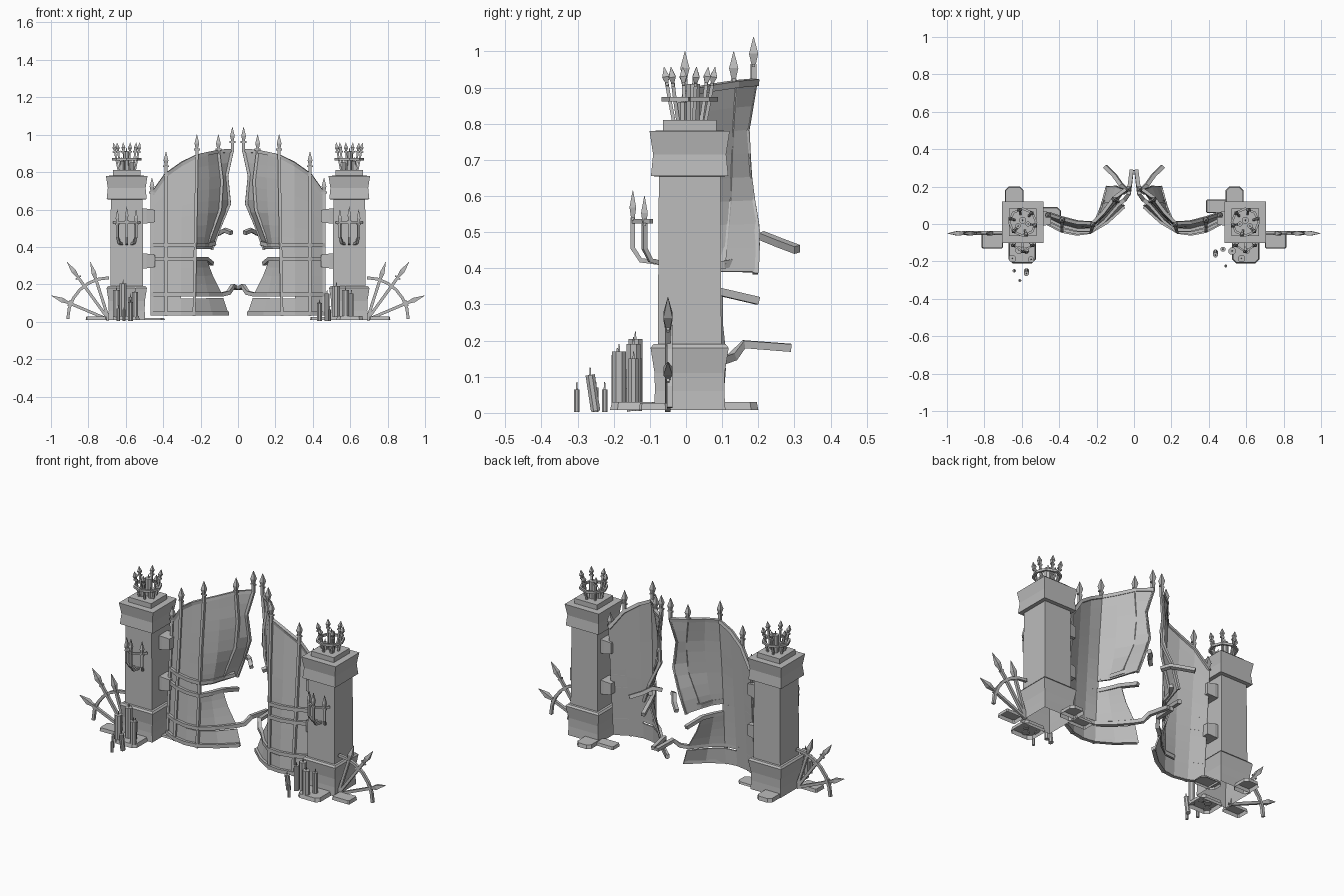
import bpy, bmesh, math
from mathutils import Vector

if "Cube" in bpy.data.objects:
    bpy.data.objects.remove(bpy.data.objects["Cube"])

grey = bpy.data.materials.new("weathered_grey")
grey.diffuse_color = (0.5, 0.5, 0.5, 1)
grey.use_nodes = True
grey.node_tree.nodes["Principled BSDF"].inputs["Base Color"].default_value = grey.diffuse_color
PX, PY = 0.595, 0.01          # pillar centre
R2 = math.sqrt(2)


def make(name, bm, mirror=True, thick=0):
    bmesh.ops.recalc_face_normals(bm, faces=bm.faces)
    me = bpy.data.meshes.new(name)
    bm.to_mesh(me)
    bm.free()
    ob = bpy.data.objects.new(name, me)
    bpy.context.collection.objects.link(ob)
    me.materials.append(grey)
    if thick:
        m = ob.modifiers.new("thickness", 'SOLIDIFY')
        m.thickness, m.offset = thick, 0
    if mirror:
        ob.modifiers.new("mirror", 'MIRROR').use_mirror_merge = False
    return ob


def tube(bm, pts, radii, n=4, open_start=False):
    """Sweep an n-sided section along a path; radii is one number or one per point."""
    pts = [Vector(p) for p in pts]
    if not isinstance(radii, (list, tuple)):
        radii = [radii] * len(pts)
    u, rings = None, []
    for i, p in enumerate(pts):
        t = (pts[min(i + 1, len(pts) - 1)] - pts[max(i - 1, 0)]).normalized()
        if u is None:
            u = Vector((1, 0, 0)) if abs(t.x) < 0.8 else Vector((0, 1, 0))
        u = (u - t * u.dot(t)).normalized()
        v = t.cross(u)
        ring = []
        for k in range(n):
            a = math.pi / n + 2 * math.pi * k / n
            ring.append(bm.verts.new(p + (u * math.cos(a) + v * math.sin(a)) * radii[i]))
        rings.append(ring)
    for a, b in zip(rings, rings[1:]):
        for k in range(n):
            bm.faces.new((a[k], a[(k + 1) % n], b[(k + 1) % n], b[k]))
    if not open_start:
        bm.faces.new(rings[0])
    bm.faces.new(rings[-1])


def spear(bm, path, r=0.009, head=0.075, w=0.019):
    """Bar along a path whose last point is a pointed, diamond-like head."""
    path = [Vector(p) for p in path]
    tip = path[-1]
    d = (tip - path[-2]).normalized()
    body = path[:-1] + [tip - d * head]
    tube(bm, body, r)
    tube(bm, [tip - d * head, tip - d * head * 0.62, tip], [r * 0.8, w, 0.001])
    side = d.cross(Vector((0, 1, 0))).normalized() * w * 0.9
    c = tip - d * (head + 0.004)
    tube(bm, [c - side, c + side], 0.006)


def slab(bm, x0, x1, y0, y1, h=0.03, c=0.02):
    """Chamfered foot stone, open underneath."""
    plan = [(x0 + c, y0), (x1 - c, y0), (x1, y0 + c), (x1, y1 - c),
            (x1 - c, y1), (x0 + c, y1), (x0, y1 - c), (x0, y0 + c)]
    mx, my = (x0 + x1) / 2, (y0 + y1) / 2
    lo = [bm.verts.new((x, y, 0.008)) for x, y in plan]
    hi = [bm.verts.new((mx + (x - mx) * 0.93, my + (y - my) * 0.93, h)) for x, y in plan]
    for k in range(8):
        bm.faces.new((lo[k], lo[(k + 1) % 8], hi[(k + 1) % 8], hi[k]))
    bm.faces.new(hi)


# Pillar: stacked square profile (height, half width), open at the foot
prof = [(.008, .099), (.06, .096), (.11, .097), (.18, .108), (.19, .100), (.191, .088),
        (.654, .085), (.655, .107), (.715, .101), (.78, .111), (.781, .074), (.81, .074)]
bm = bmesh.new()
tube(bm, [(PX, PY, z) for z, h in prof], [h * R2 for z, h in prof], open_start=True)
make("pillar", bm)

# Crown of leaning spears with a ring, and candles inside it
bm = bmesh.new()
ring = [(PX + .072 * math.cos(k * math.pi / 4), PY + .072 * math.sin(k * math.pi / 4), .868)
        for k in range(9)]
tube(bm, ring, 0.009)
for k in range(6):
    a = (k + 0.25) * math.pi / 3
    c, s = math.cos(a), math.sin(a)
    spear(bm, [(PX + .045 * c, PY + .045 * s, .805), (PX + .058 * c, PY + .058 * s, .87),
               (PX + .073 * c, PY + .073 * s, .957)], .007, .045, .014)
make("pillar_crown", bm)


def candle(bm, x, y, z0, z1, r, lean=0.0):
    top = Vector((x, y + lean, z1))
    tube(bm, [(x, y, z0), top], r, 8)
    tube(bm, [top, top + Vector((0.002, 0, 0.02))], [.004, .002], 4)


bm = bmesh.new()
for dx, dy, h, r in [(0, .01, .91, .02), (.025, -.02, .86, .014), (-.028, -.01, .85, .014)]:
    candle(bm, PX + dx, PY + dy, .805, h, r)
make("crown_candles", bm)

# Wall bracket: three curved spears and a cross bar
bm = bmesh.new()
for dx, y, z in [(-.05, -.115, .6), (0, -.147, .615), (.05, -.115, .6)]:
    spear(bm, [(PX + dx * .5, -.07, .415), (PX + dx * .8, y * .85, .422), (PX + dx, y, .455),
               (PX + dx, y, z)], .009, .075, .013)
tube(bm, [(PX - .07, -.095, .53), (PX - .05, -.115, .53), (PX, -.147, .53),
          (PX + .05, -.115, .53), (PX + .07, -.095, .53)], .008)
make("wall_bracket", bm)

# Fan of spears beside the pillar, tied by an arc
bm = bmesh.new()
for x, z in [(.998, .14), (.915, .32), (.79, .32)]:
    spear(bm, [(.69, -.05, .01), (x, -.05, z)], .011, .1, .018)
tube(bm, [(.69 + .22 * math.cos(a), -.045, .015 + .22 * math.sin(a))
          for a in [k * math.pi / 12 for k in range(7)]], .011)
make("spear_fan", bm)

# Foot stones
bm = bmesh.new()
slab(bm, .525, .67, -.21, -.07)
slab(bm, .70, .815, -.13, -.05, .028, .006)
make("foot_stones", bm)
bm = bmesh.new()
slab(bm, -.69, -.59, .08, .20)
slab(bm, -.53, -.39, .0, .09, .02)
slab(bm, .49, .585, .08, .20)
slab(bm, .385, .50, .06, .13, .025, .006)
make("loose_stones", bm, False)

# Ground candles: x, y, base, top, radius, lean
for name, rows in {
    "left_candles": [(-.65, -.185, .025, .17, .021, 0), (-.615, -.14, .025, .205, .021, 0),
                     (-.575, -.145, .025, .13, .014, .01), (-.55, -.19, .025, .16, .018, 0),
                     (-.575, -.25, .005, .105, .014, -.015), (-.61, -.302, .003, .065, .008, 0),
                     (-.64, -.25, .003, .07, .009, 0)],
    "right_candles": [(.525, -.145, .025, .19, .021, 0), (.575, -.185, .025, .17, .021, 0),
                      (.605, -.145, .025, .15, .015, 0), (.49, -.225, .003, .065, .008, 0),
                      (.435, -.15, .005, .10, .014, -.015), (.475, -.135, .005, .15, .014, 0)]}.items():
    bm = bmesh.new()
    for row in rows:
        candle(bm, *row)
    make(name, bm, False)

# Gate leaf: bent column paths from hinge to free edge, top to bottom
cols = [[(.46, .055, .68), (.46, .01, .035)],
        [(.385, .03, .785), (.385, -.03, .03)],
        [(.30, .008, .845), (.305, -.045, .03)],
        [(.22, .005, .885), (.225, -.015, .6), (.235, -.035, .03)],
        [(.165, .06, .898), (.155, .05, .75), (.165, .04, .55), (.20, .03, .33), (.14, .02, .03)],
        [(.105, .14, .91), (.085, .13, .75), (.095, .125, .6), (.165, .11, .41),
         (.17, .10, .33), (.14, .10, .25), (.09, .11, .15), (.05, .10, .03)],
        [(.03, .195, .915), (.06, .173, .78), (.045, .182, .63), (.10, .205, .50), (.14, .20, .385)]]


def at(c, z):
    path = cols[c]
    if z >= path[0][2]:
        return Vector(path[0])
    for a, b in zip(path, path[1:]):
        if z >= b[2]:
            return Vector(b).lerp(Vector(a), (z - b[2]) / (a[2] - b[2]))
    return Vector(path[-1])


def sheet(bm, idx, z_top, z_bot, rows):
    grid = []
    for c in idx:
        top = min(cols[c][0][2], z_top)
        grid.append([bm.verts.new(at(c, top + (z_bot - top) * i / rows)) for i in range(rows + 1)])
    for a, b in zip(grid, grid[1:]):
        for i in range(rows):
            bm.faces.new((a[i], a[i + 1], b[i + 1], b[i]))


bm = bmesh.new()
sheet(bm, range(7), 2, .39, 8)
sheet(bm, range(4), .39, .335, 1)
make("upper_gate_panel", bm, thick=.008)
bm = bmesh.new()
sheet(bm, range(6), .335, .155, 4)
sheet(bm, range(3), .155, .125, 1)
sheet(bm, range(6), .125, .035, 1)
make("lower_gate_panel", bm, thick=.008)

# Upright bars with spear heads, standing just proud of the panel
bm = bmesh.new()
for c, tip in {0: .77, 1: .91, 3: 1.0, 5: 1.0, 6: 1.04}.items():
    path = [(x, y - .008, z) for x, y, z in reversed(cols[c]) if c != 5 or z > .4]
    x, y, z = path[-1]
    spear(bm, path + [(x, y, tip)], .011, .075, .018)
make("gate_bars", bm)

# Rails across the bars, some with broken bent ends
bm = bmesh.new()
tube(bm, [cols[c][0] for c in range(7)], .013)
ends = {.41: [(.125, .15, .42)], .335: [(.14, .20, .31)],
        .145: [(.05, .13, .155), (.028, .16, .19), (.012, .29, .18)], .045: []}
for z, end in ends.items():
    tube(bm, [at(c, z) - Vector((0, .008, 0)) for c in range(6)] + end, .015)
tube(bm, [(.035, .175, .475), (.07, .21, .49), (.105, .26, .47), (.155, .308, .452)], .015)
make("gate_rails", bm)

# Hinge blocks between pillar and leaf
bm = bmesh.new()
for z in (.565, .325):
    tube(bm, [(.515, .03, z), (.49, .03, z), (.445, .03, z)], [.056, .056, .046])
make("hinges", bm)
